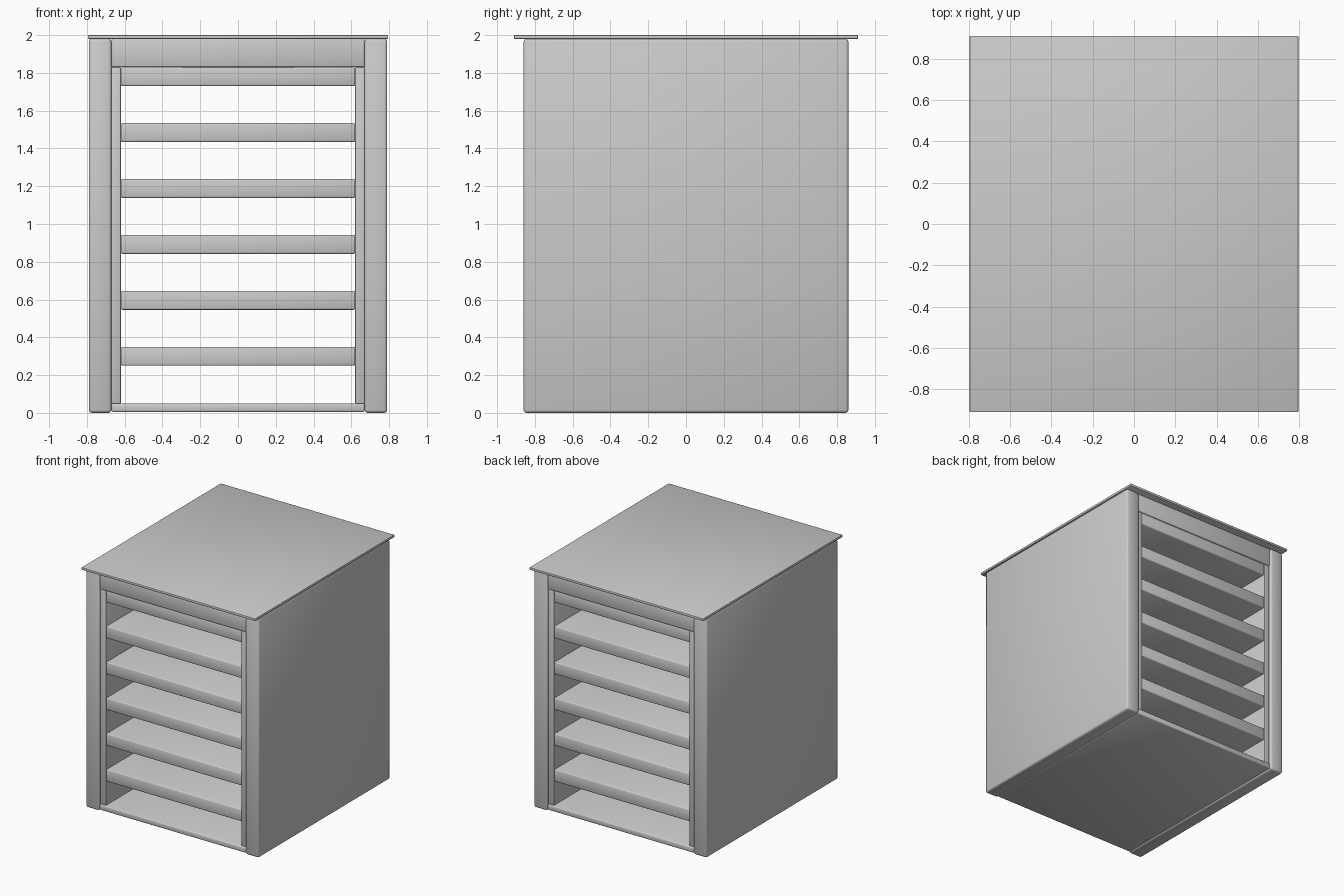
import bpy

if "Cube" in bpy.data.objects:
    bpy.data.objects.remove(bpy.data.objects["Cube"])


def block(name, x, y, z, bevel=0.008):
    """Softly bevelled box from (min, max) ranges."""
    bpy.ops.mesh.primitive_cube_add(size=1, location=(sum(x) / 2, sum(y) / 2, sum(z) / 2))
    ob = bpy.context.object
    ob.name = name
    ob.scale = (x[1] - x[0], y[1] - y[0], z[1] - z[0])
    bpy.ops.object.transform_apply(location=False, rotation=False, scale=True)
    mod = ob.modifiers.new("soft_edges", 'BEVEL')
    mod.width = bevel
    mod.segments = 2
    bpy.ops.object.shade_smooth()
    return ob


# thin overhanging top
block("top_board", (-0.795, 0.795), (-0.91, 0.91), (1.98, 2.0), 0.004)

# outer side panels with inner liners
for side, s in (("left", -1), ("right", 1)):
    block(side + "_side_panel", sorted((s * 0.67, s * 0.79)), (-0.86, 0.86), (0, 1.98), 0.015)
    block(side + "_liner", sorted((s * 0.62, s * 0.67)), (-0.84, 0.84), (0.05, 1.83), 0.004)

# header under the top and base board
block("header", (-0.67, 0.67), (-0.85, 0.85), (1.83, 1.98))
block("base_board", (-0.67, 0.67), (-0.85, 0.85), (0.005, 0.05))

# six evenly spaced shelves, open to front and back
for i in range(6):
    z = 0.25 + i * 0.296
    block(f"shelf_{i + 1}", (-0.62, 0.62), (-0.84, 0.84), (z, z + 0.1))
